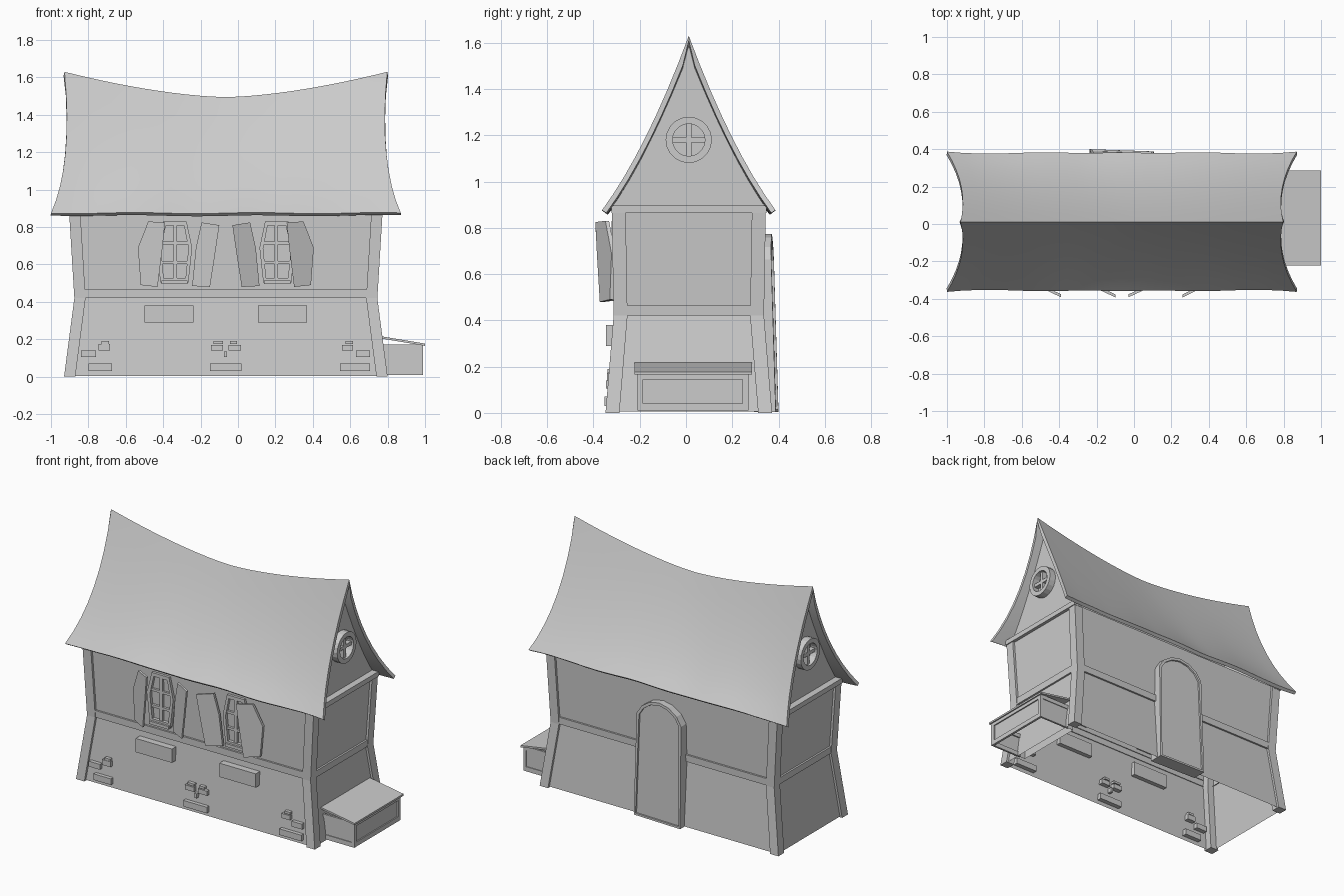
import bpy, bmesh, math
from math import sin, cos, pi

if "Cube" in bpy.data.objects:
    bpy.data.objects.remove(bpy.data.objects["Cube"])

CX, CY = -0.065, 0.012          # centre of the house body
LEVELS = [(0.0, .865, .36), (.42, .81, .325), (.88, .838, .333)]  # z, half x, half y


def add(name, verts, faces):
    me = bpy.data.meshes.new(name)
    me.from_pydata(verts, [], faces)
    bm = bmesh.new()
    bm.from_mesh(me)
    bmesh.ops.recalc_face_normals(bm, faces=bm.faces)
    bm.to_mesh(me)
    bm.free()
    ob = bpy.data.objects.new(name, me)
    bpy.context.collection.objects.link(ob)
    return ob


def loft(name, rings, caps=True, closed=False):
    n = len(rings[0])
    verts = [p for r in rings for p in r]
    faces = []
    m = len(rings)
    for i in range(m if closed else m - 1):
        a, b = i * n, (i + 1) % m * n
        for j in range(n):
            k = (j + 1) % n
            faces.append((a + j, a + k, b + k, b + j))
    if caps and not closed:
        faces += [tuple(range(n)), tuple(range((m - 1) * n, m * n))]
    return add(name, verts, faces)


def rect(x0, x1, y0, y1, z):
    return [(x0, y0, z), (x1, y0, z), (x1, y1, z), (x0, y1, z)]


def box(name, x0, x1, y0, y1, z0, z1):
    return loft(name, [rect(x0, x1, y0, y1, z0), rect(x0, x1, y0, y1, z1)])


def half(z):
    """Half sizes of the leaning body at height z."""
    a, b = LEVELS[:2] if z <= .42 else LEVELS[1:]
    t = (z - a[0]) / (b[0] - a[0])
    return a[1] + (b[1] - a[1]) * t, a[2] + (b[2] - a[2]) * t


def ring(z, inset):
    hx, hy = half(z)
    hx, hy = hx - inset, hy - inset
    return rect(CX - hx, CX + hx, CY - hy, CY + hy, z)


# Walls, open underneath, with a timber belt between the storeys
loft("walls", [ring(z, .015) for z in (0.005, .42, .88)], caps=False)
loft("belt_beam", [ring(.42, .02), ring(.42, .003), ring(.465, .003), ring(.465, .02)],
     caps=False)

# Bent corner posts
for sx in (-1, 1):
    for sy in (-1, 1):
        rings = []
        for z, hx, hy in LEVELS:
            xs = sorted((CX + sx * hx, CX + sx * (hx - .06)))
            ys = sorted((CY + sy * hy, CY + sy * (hy - .06)))
            rings.append(rect(*xs, *ys, z))
        loft("corner_post", rings)


# Sagging roof with flared ends
def roof_point(t, v):
    s = abs(v)
    hx = .8625 - .09 * s + .1625 * s * s
    z = 1.63 - .985 * s + .23 * s * s - .135 * (1 - abs(t) ** 1.6) * (1 - s)
    wave = s * s * (.006 * cos(7.5 * t) - .012 * t ** 4)
    return (CX + t * hx, CY + v * .365 + math.copysign(wave, v), z + .003 * s * sin(9 * t))


NU, NV = 24, 16
verts = [roof_point(-1 + 2 * i / NU, -1 + 2 * j / NV) for i in range(NU + 1) for j in range(NV + 1)]
faces = [(i * (NV + 1) + j, (i + 1) * (NV + 1) + j, (i + 1) * (NV + 1) + j + 1, i * (NV + 1) + j + 1)
         for i in range(NU) for j in range(NV)]
roof = add("roof", verts, faces)
if roof.data.polygons[0].normal.z < 0:
    roof.data.flip_normals()
mod = roof.modifiers.new("thickness", 'SOLIDIFY')
mod.thickness, mod.offset = .022, -1
bpy.context.view_layer.objects.active = roof
roof.select_set(True)
bpy.ops.object.modifier_apply(modifier=mod.name)
bpy.ops.object.shade_smooth_by_angle(angle=math.radians(35))

# Gable ends: wall, tie beam and round window
for s in (-1, 1):
    def gx(h):
        return CX + s * h
    outline = [(CY - .32, .86)]
    for k in range(-8, 9):
        v = k / 8 * .93
        outline.append((CY + v * .365, roof_point(.93, v)[2] - .03))
    outline.append((CY + .32, .86))
    loft("gable_wall", [[(gx(h), y, z) for y, z in outline] for h in (.78, .80)])
    x0, x1 = sorted((gx(.79), gx(.843)))
    box("gable_beam", x0, x1, CY - .335, CY + .335, .865, .897)

    def circle(r, h):
        return [(gx(h), CY + r * cos(a * pi / 10), 1.18 + r * sin(a * pi / 10)) for a in range(20)]
    loft("round_window_frame", [circle(.1, .795), circle(.1, .845), circle(.07, .845),
                                circle(.07, .795)], closed=True)
    x0, x1 = sorted((gx(.795), gx(.83)))
    box("round_window_upright", x0, x1, CY - .011, CY + .011, 1.108, 1.252)
    box("round_window_crossbar", x0, x1, CY - .072, CY + .072, 1.169, 1.191)

# Arched back door with an inset panel, set slightly askew
arch = [(-.172, 0), (-.165, .66), (-.13, .715), (-.07, .755), (0, .77),
        (.07, .755), (.13, .715), (.165, .66), (.172, 0)]
door = loft("back_door", [[(CX + x, y - .035 * x - .03 * z * (y > .35), z + .003) for x, z in arch]
                          for y in (.30, .394)])
bm = bmesh.new()
bm.from_mesh(door.data)
face = max(bm.faces, key=lambda f: f.calc_center_median().y)
bmesh.ops.inset_individual(bm, faces=[face], thickness=.018)
bmesh.ops.inset_individual(bm, faces=[face], thickness=.001, depth=-.01)
bm.to_mesh(door.data)
bm.free()

# Front windows, shutters and flower boxes, mirrored about the middle
shutters = [  # outline in x, z; x of hinge and of free edge
    ([(-.48, .83), (-.39, .825), (-.405, .68), (-.43, .48), (-.52, .49), (-.535, .69)], -.535, -.39),
    ([(-.195, .825), (-.10, .81), (-.125, .64), (-.15, .48), (-.245, .485), (-.225, .69)], -.25, -.10)]
for s in (1, -1):
    def mx(x):
        return CX + s * (x - CX)

    def mbox(name, x0, x1, *rest):
        box(name, *sorted((mx(x0), mx(x1))), *rest)
    for outline, hinge, free in shutters:
        def plank(off):
            return [(mx(x), -.322 - .07 * (x - hinge) / (free - hinge) + off, z) for x, z in outline]
        loft("shutter", [plank(0), plank(.016)])
    # six-sided window frame
    frame = [(-.40, .83), (-.275, .83), (-.245, .69), (-.265, .505), (-.415, .505), (-.435, .69)]
    inner = [(-.335 + (x + .335) * .78, .667 + (z - .667) * .86) for x, z in frame]
    loft("window_frame", [[(mx(x), y, z) for x, z in pts] for pts, y in
                          ((frame, -.29), (frame, -.322), (inner, -.322), (inner, -.29))], closed=True)
    mbox("window_upright", -.345, -.325, -.318, -.29, .52, .815)
    for z in (.61, .715):
        mbox("window_crossbar", -.415, -.26, -.317, -.29, z - .008, z + .008)
    mbox("window_sill", -.41, -.27, -.335, -.29, .495, .515)
    mbox("flower_box", -.50, -.237, -.345, -.28, .29, .38)

# Loose stones showing on the front wall
stones = [(-.745, -.685, .14, .175), (-.73, -.69, .175, .19), (-.84, -.76, .105, .14),
          (-.80, -.675, .03, .07), (-.145, -.08, .14, .17), (-.13, -.08, .175, .19),
          (-.05, .015, .14, .17), (-.043, -.005, .175, .19), (-.075, -.058, .105, .135),
          (-.15, .02, .03, .07), (.555, .615, .14, .17), (.575, .615, .175, .19),
          (.63, .705, .105, .14), (.545, .705, .03, .07)]
for x0, x1, z0, z1 in stones:
    y = CY - half(z0)[1]
    box("wall_stone", x0, x1, y - .006, y + .045, z0, z1)

# Side bin: open-bottomed box, raised rim and a sloping lid
loft("side_bin", [rect(.72, .982, -.205, .265, .012), rect(.72, .982, -.205, .265, .17)], caps=False)
for z0, z1 in ((.01, .04), (.145, .172)):
    box("bin_rail", .975, .99, -.21, .27, z0, z1)
    for y in (-.21, .257):
        box("bin_side_rail", .76, .99, y, y + .013, z0, z1)
for y in (-.21, .245):
    box("bin_stile", .97, .99, y, y + .025, .04, .145)
lid = [(.72, .212), (1.0, .165), (1.0, .177), (.72, .224)]
loft("bin_lid", [[(x, y, z) for x, z in lid] for y in (-.222, .285)])
